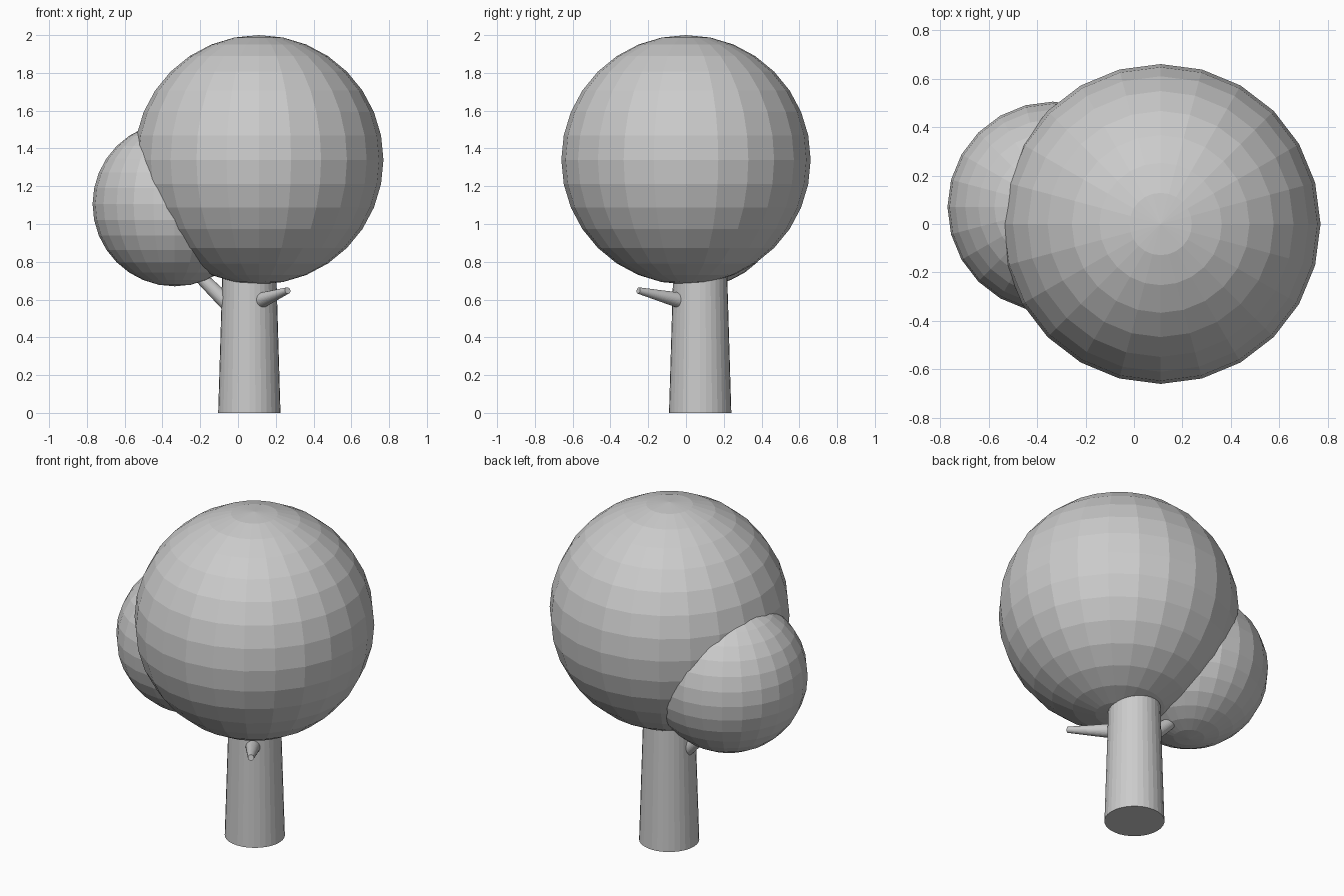
import bpy
from mathutils import Vector

cube = bpy.data.objects.get("Cube")
if cube:
    bpy.data.objects.remove(cube, do_unlink=True)

# One plain grey for the whole tree
grey = bpy.data.materials.new("light_grey")
grey.use_nodes = True
colour = (0.6, 0.6, 0.6, 1)
grey.diffuse_color = colour
grey.node_tree.nodes["Principled BSDF"].inputs["Base Color"].default_value = colour


def finish(name):
    obj = bpy.context.object
    obj.name = name
    obj.data.materials.append(grey)
    bpy.ops.object.shade_flat()
    return obj


def foliage(name, centre, radius):
    bpy.ops.mesh.primitive_uv_sphere_add(
        segments=24, ring_count=16, radius=radius, location=centre)
    return finish(name)


def limb(name, start, end, start_radius, end_radius):
    """Tapered round limb between two points."""
    start, end = Vector(start), Vector(end)
    axis = end - start
    bpy.ops.mesh.primitive_cone_add(
        vertices=32, radius1=start_radius, radius2=end_radius,
        depth=axis.length, location=(start + end) / 2,
        rotation=axis.to_track_quat('Z', 'Y').to_euler())
    return finish(name)


# Crown
foliage("main_foliage", (0.11, 0, 1.34), 0.66)
foliage("side_foliage", (-0.335, 0.07, 1.105), 0.435)

# Trunk, running up into the crown
limb("trunk", (0.06, 0.075, 0), (0.06, 0.075, 1.0), 0.165, 0.135)

# Branches: a bare stub at the front, one holding the side foliage
limb("front_branch", (0.09, 0.02, 0.583), (0.263, -0.252, 0.648), 0.047, 0.017)
limb("side_branch", (0.0, 0.075, 0.525), (-0.25, 0.075, 0.77), 0.045, 0.03)
